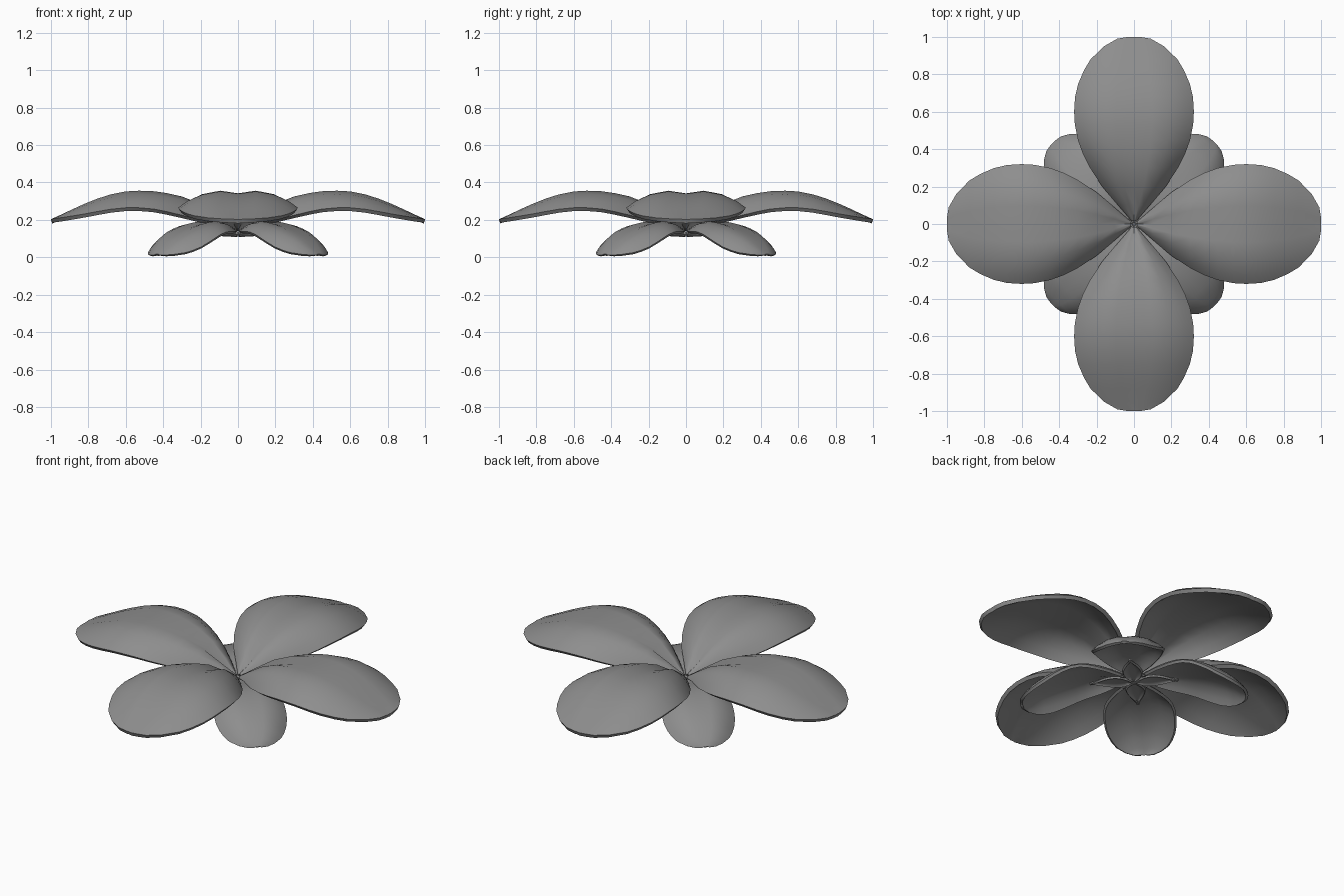
import bpy, math

if "Cube" in bpy.data.objects:
    bpy.data.objects.remove(bpy.data.objects["Cube"])

# Rows along a petal: distance from centre, half width
R = [.015, .1, .2, .3, .38, .45, .53, .6, .68, .75, .82, .88, .95, .99, 1.0]
W = [.012, .085, .17, .235, .275, .30, .316, .32, .315, .298, .268, .232, .16, .09, .03]
# Cross-section: side position and how far it falls from crest to edge
T = [-1, -.85, -.6, -.3, 0, .3, .6, .85, 1]
F = [1, .6, .2, 0, 0, 0, .2, .6, 1]

# Dark grey for the whole flower
grey = bpy.data.materials.new("dark_grey")
grey.diffuse_color = (.27, .27, .27, 1)
grey.use_nodes = True
grey.node_tree.nodes["Principled BSDF"].inputs["Base Color"].default_value = grey.diffuse_color


def petal(name, angle, scale, crest, edge, dip, thick, widths=W):
    """Arched petal with a shallow groove down the middle."""
    n = len(T)
    verts, faces = [], []
    a = math.radians(angle)
    ca, sa = math.cos(a), math.sin(a)
    for i, (r, w) in enumerate(zip(R, widths)):
        for t, f in zip(T, F):
            z = crest[i] + (edge[i] - crest[i]) * f
            if t == 0:
                z -= dip * (1.4 - 1.3 * r) if i else 0
            x, y = r * scale, t * w * scale
            verts.append((x * ca - y * sa, x * sa + y * ca, z))
    for i in range(len(R) - 1):
        for j in range(n - 1):
            k = i * n + j
            faces.append((k, k + n, k + n + 1, k + 1))
    me = bpy.data.meshes.new(name)
    me.from_pydata(verts, [], faces)
    me.update()
    me.materials.append(grey)
    ob = bpy.data.objects.new(name, me)
    bpy.context.collection.objects.link(ob)
    sol = ob.modifiers.new("thickness", 'SOLIDIFY')
    sol.thickness = thick
    sol.offset = -1
    bpy.ops.object.select_all(action='DESELECT')
    ob.select_set(True)
    bpy.context.view_layer.objects.active = ob
    bpy.ops.object.modifier_apply(modifier="thickness")
    bpy.ops.object.shade_smooth_by_angle(angle=math.radians(65))
    return ob


up_crest = [.16, .22, .285, .325, .343, .353, .356, .352, .336, .314, .286, .259, .226, .208, .203]
up_edge = [.15, .18, .20, .225, .244, .258, .265, .265, .257, .245, .232, .222, .211, .206, .204]
low_crest = [.14, .158, .177, .19, .191, .187, .178, .167, .151, .132, .11, .086, .05, .026, .018]
low_edge = [.135, .138, .138, .138, .138, .135, .122, .103, .079, .056, .038, .025, .016, .012, .012]
# Pointed leaves: width follows a spindle shape, drooping slightly
leaf_w = [.22 * math.sin(math.pi * r ** .75) + .006 for r in R]
leaf_crest = [.125 + .012 * math.sin(math.pi * r) for r in R]
leaf_edge = [z - .012 for z in leaf_crest]

for k in range(4):
    # Large upper petals on the axes
    petal("upper_petal", 90 * k, 1.0, up_crest, up_edge, .02, .022)
    # Smaller drooping petals on the diagonals
    petal("lower_petal", 45 + 90 * k, .613, low_crest, low_edge, .012, .016)
    # Small pointed leaves under the centre
    petal("under_leaf", 45 + 90 * k, .24, leaf_crest, leaf_edge, .002, .012, leaf_w)
    petal("under_leaflet", 90 * k, .09, leaf_crest, leaf_edge, .002, .01, leaf_w)
